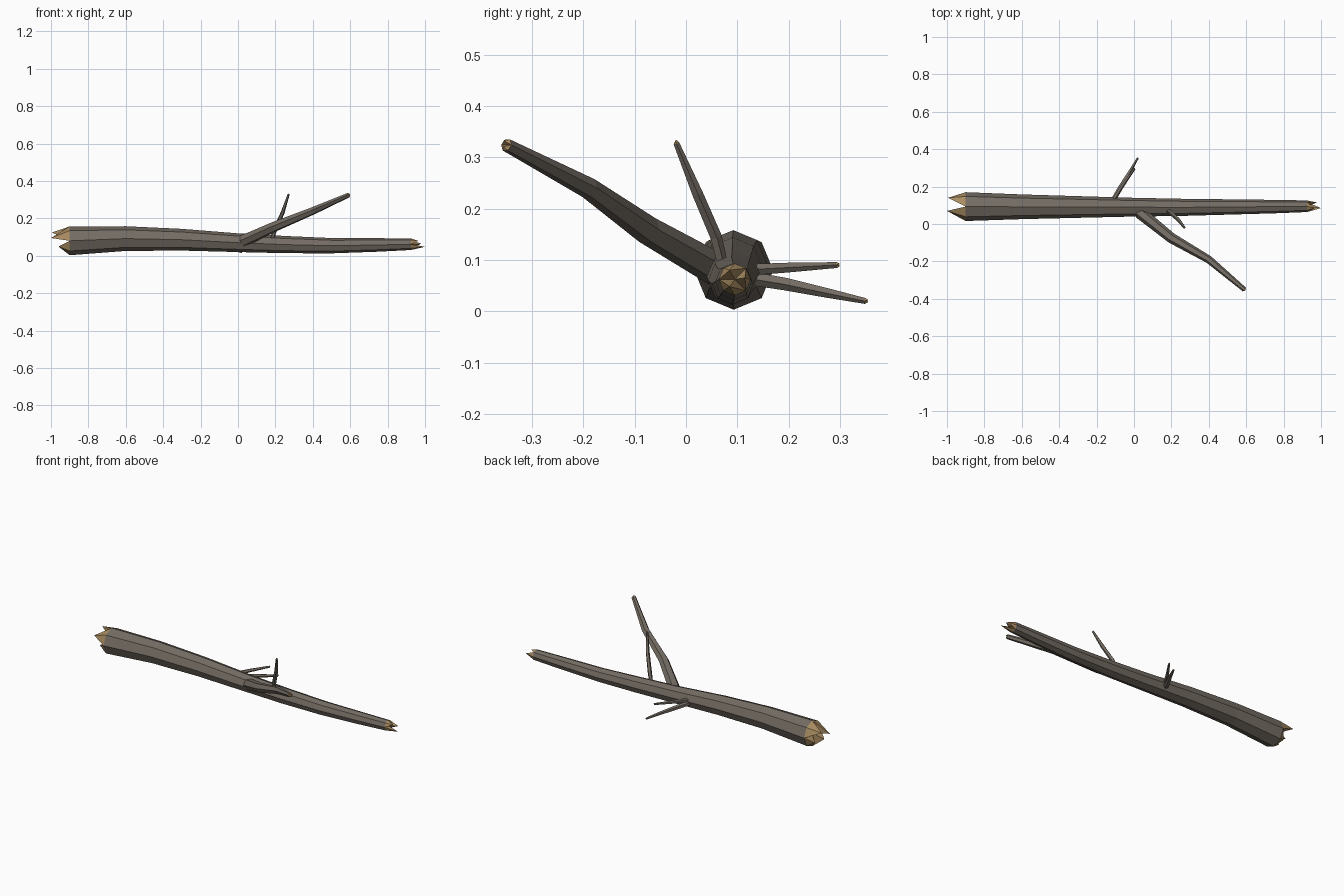
import bpy, bmesh, math
from mathutils import Vector

if "Cube" in bpy.data.objects:
    bpy.data.objects.remove(bpy.data.objects["Cube"])


def material(name, color):
    m = bpy.data.materials.new(name)
    m.diffuse_color = (*color, 1)
    m.use_nodes = True
    m.node_tree.nodes["Principled BSDF"].inputs["Base Color"].default_value = m.diffuse_color
    return m


BARK = material("grey brown bark", (0.175, 0.15, 0.125))
WOOD = material("tan split wood", (0.40, 0.265, 0.12))


def splinter(bm, ring, center, teeth):
    """Close a ring with jagged teeth: (first rim index, rim steps, tip)."""
    c = bm.verts.new(center)
    n = len(ring)
    for start, steps, tip in teeth:
        t = bm.verts.new(tip)
        arc = [ring[(start + i) % n] for i in range(steps + 1)]
        outline = arc + [c]
        for a, b in zip(outline, outline[1:] + outline[:1]):
            bm.faces.new((a, b, t)).material_index = 1


def limb(name, stations, sides, start_teeth=None, end_teeth=None, point=0.01):
    """Faceted tube through (x, y, z, radius) stations with broken wood ends."""
    bm = bmesh.new()
    pts = [Vector(s[:3]) for s in stations]
    rings = []
    for i, s in enumerate(stations):
        d = (pts[min(i + 1, len(pts) - 1)] - pts[max(i - 1, 0)]).normalized()
        if sides == 8:          # trunk rings stay upright
            d = Vector((1, 0, 0))
        u = d.cross(Vector((0, 0, 1))).normalized()
        v = u.cross(d)
        rings.append([bm.verts.new(pts[i] + s[3] * (
            u * math.cos(a) + v * math.sin(a)))
            for a in (math.tau * k / sides for k in range(sides))])
    for r, q in zip(rings, rings[1:]):
        for k in range(sides):
            j = (k + 1) % sides
            bm.faces.new((r[k], r[j], q[j], q[k]))
    if start_teeth:
        splinter(bm, rings[0], pts[0], start_teeth)
    else:
        bm.faces.new(rings[0])
    if not end_teeth:
        # Small split tip: two unequal teeth
        d = (pts[-1] - pts[-2]).normalized()
        h = sides // 2
        mid = [sum((rings[-1][(s + i) % sides].co for i in range(h + 1)),
                   Vector()) / (h + 1) for s in (0, h)]
        end_teeth = [(0, h, mid[0] + d * point),
                     (h, sides - h, mid[1] + d * point * 0.6)]
    splinter(bm, rings[-1], pts[-1], end_teeth)
    bmesh.ops.recalc_face_normals(bm, faces=bm.faces)
    me = bpy.data.meshes.new(name)
    bm.to_mesh(me)
    bm.free()
    me.materials.append(BARK)
    me.materials.append(WOOD)
    ob = bpy.data.objects.new(name, me)
    bpy.context.collection.objects.link(ob)
    return ob


# Trunk: rim index 0 faces -y, 2 up, 4 +y, 6 down
limb("trunk", [
    (-0.90, 0.093, 0.080, 0.077), (-0.60, 0.092, 0.092, 0.066),
    (-0.30, 0.091, 0.086, 0.058), (0.00, 0.090, 0.070, 0.050),
    (0.25, 0.089, 0.060, 0.046), (0.50, 0.091, 0.054, 0.041),
    (0.75, 0.093, 0.058, 0.036), (0.925, 0.095, 0.062, 0.031)], 8,
    start_teeth=[(0, 2, (-1.0, 0.070, 0.095)), (2, 2, (-0.995, 0.140, 0.125)),
                 (4, 2, (-0.94, 0.125, 0.045)), (6, 2, (-0.96, 0.065, 0.050))],
    end_teeth=[(0, 3, (0.965, 0.085, 0.080)), (3, 2, (0.98, 0.115, 0.065)),
               (5, 3, (1.0, 0.085, 0.048))])

# Large forward branch
limb("main_branch", [
    (0.03, 0.062, 0.080, 0.033), (0.20, -0.075, 0.158, 0.028),
    (0.40, -0.190, 0.240, 0.021), (0.59, -0.350, 0.324, 0.013)], 6)

# Thin upright twig
limb("upright_twig", [
    (0.18, 0.072, 0.085, 0.011), (0.20, 0.058, 0.145, 0.012),
    (0.238, 0.022, 0.230, 0.011), (0.270, -0.019, 0.328, 0.006)], 5, point=0.006)

# Pair of twigs on the back
limb("long_back_twig", [
    (-0.12, 0.115, 0.066, 0.014), (-0.075, 0.195, 0.053, 0.013),
    (-0.025, 0.275, 0.036, 0.010), (0.018, 0.350, 0.020, 0.006)], 5, point=0.007)
limb("short_back_twig", [
    (-0.12, 0.110, 0.080, 0.012), (-0.065, 0.200, 0.085, 0.010),
    (0.002, 0.295, 0.090, 0.006)], 5, point=0.006)
